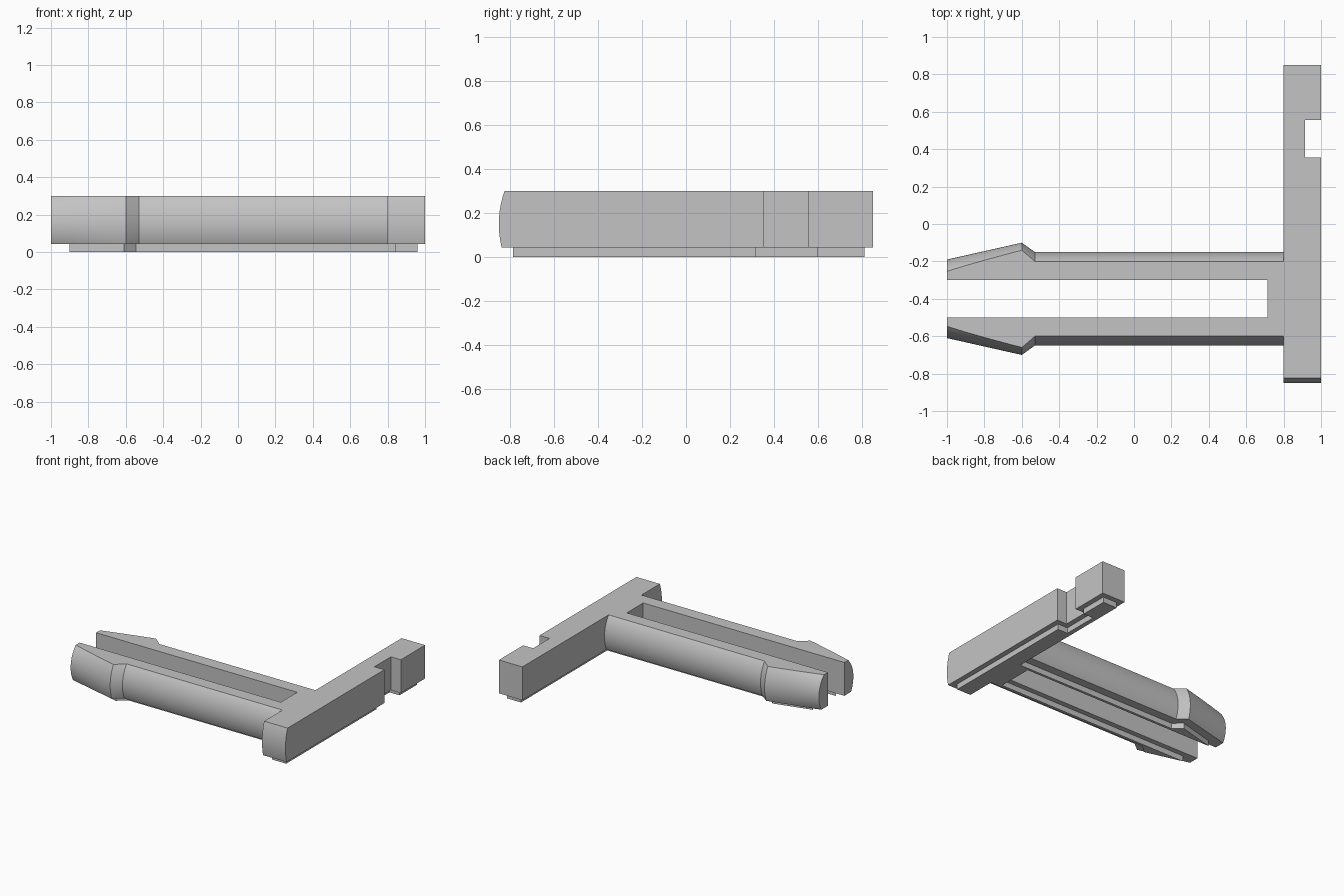
import bpy, bmesh
from math import sqrt

AXIS_Y, AXIS_Z = -0.4, 0.15      # axis shared by all the rounded surfaces
LOW, HIGH = 0.043, 0.30          # flat underside and top of the body

if "Cube" in bpy.data.objects:
    bpy.data.objects.remove(bpy.data.objects["Cube"], do_unlink=True)

grey = bpy.data.materials.new("grey_plastic")
grey.use_nodes = True
colour = (0.55, 0.55, 0.55, 1)
grey.diffuse_color = colour
grey.node_tree.nodes["Principled BSDF"].inputs["Base Color"].default_value = colour


def loft(name, rings):
    """Skin a list of equal closed rings and cap both ends."""
    bm = bmesh.new()
    loops = [[bm.verts.new(p) for p in ring] for ring in rings]
    n = len(loops[0])
    for a, b in zip(loops, loops[1:]):
        for i in range(n):
            j = (i + 1) % n
            bm.faces.new((a[i], a[j], b[j], b[i]))
    bm.faces.new(loops[0])
    bm.faces.new(loops[-1])
    bmesh.ops.recalc_face_normals(bm, faces=bm.faces[:])
    mesh = bpy.data.meshes.new(name)
    bm.to_mesh(mesh)
    bm.free()
    mesh.materials.append(grey)
    obj = bpy.data.objects.new(name, mesh)
    bpy.context.collection.objects.link(obj)
    bpy.ops.object.select_all(action='DESELECT')
    obj.select_set(True)
    bpy.context.view_layer.objects.active = obj
    bpy.ops.object.shade_smooth_by_angle(angle=0.45)
    return obj


def steps(a, b, n):
    return [a + (b - a) * i / n for i in range(n + 1)]


def half_width(radius, z):
    return sqrt(radius ** 2 - (z - AXIS_Z) ** 2)


# Clip arms: round outside, flat inside, with a tapered barb at the tip
stations = [(x, 0.21 + 0.09 * (x + 1) / 0.4) for x in steps(-1, -0.6, 8)]
stations += [(x, 0.30 - 0.05 * (x + 0.6) / 0.07) for x in steps(-0.6, -0.53, 3)[1:]]
stations.append((0.8, 0.25))
heights = steps(LOW, HIGH, 20)
for name, side in (("back_arm", 1), ("front_arm", -1)):
    rings = []
    for x, r in stations:
        ring = [(x, AXIS_Y + side * 0.1, LOW)]
        ring += [(x, AXIS_Y + side * half_width(r, z), z) for z in heights]
        ring.append((x, AXIS_Y + side * 0.1, HIGH))
        rings.append(ring)
    loft(name, rings)

# Crossbar: rounded front end, side notch, and the web closing the slot
rings = []
for z in heights:
    front = AXIS_Y - half_width(0.45, z)
    outline = [(0.8, front), (1, front), (1, 0.355), (0.915, 0.355),
               (0.915, 0.555), (1, 0.555), (1, 0.85), (0.8, 0.85),
               (0.8, -0.3), (0.715, -0.3), (0.715, -0.5), (0.8, -0.5)]
    rings.append([(x, y, z) for x, y in outline])
loft("crossbar", rings)

# Narrow raised foot under the body, following its outline inset
arm = [(0.84, 0.16), (-0.545, 0.16), (-0.61, 0.216), (-0.9, 0.14), (0.755, 0.14)]
outline = [(0.84, -0.785), (0.96, -0.785), (0.96, 0.315), (0.875, 0.315),
           (0.875, 0.595), (0.96, 0.595), (0.96, 0.81), (0.84, 0.81)]
outline += [(x, AXIS_Y + w) for x, w in arm]
outline += [(x, AXIS_Y - w) for x, w in reversed(arm)]
loft("foot_rail", [[(x, y, z) for x, y in outline] for z in (0, LOW)])
